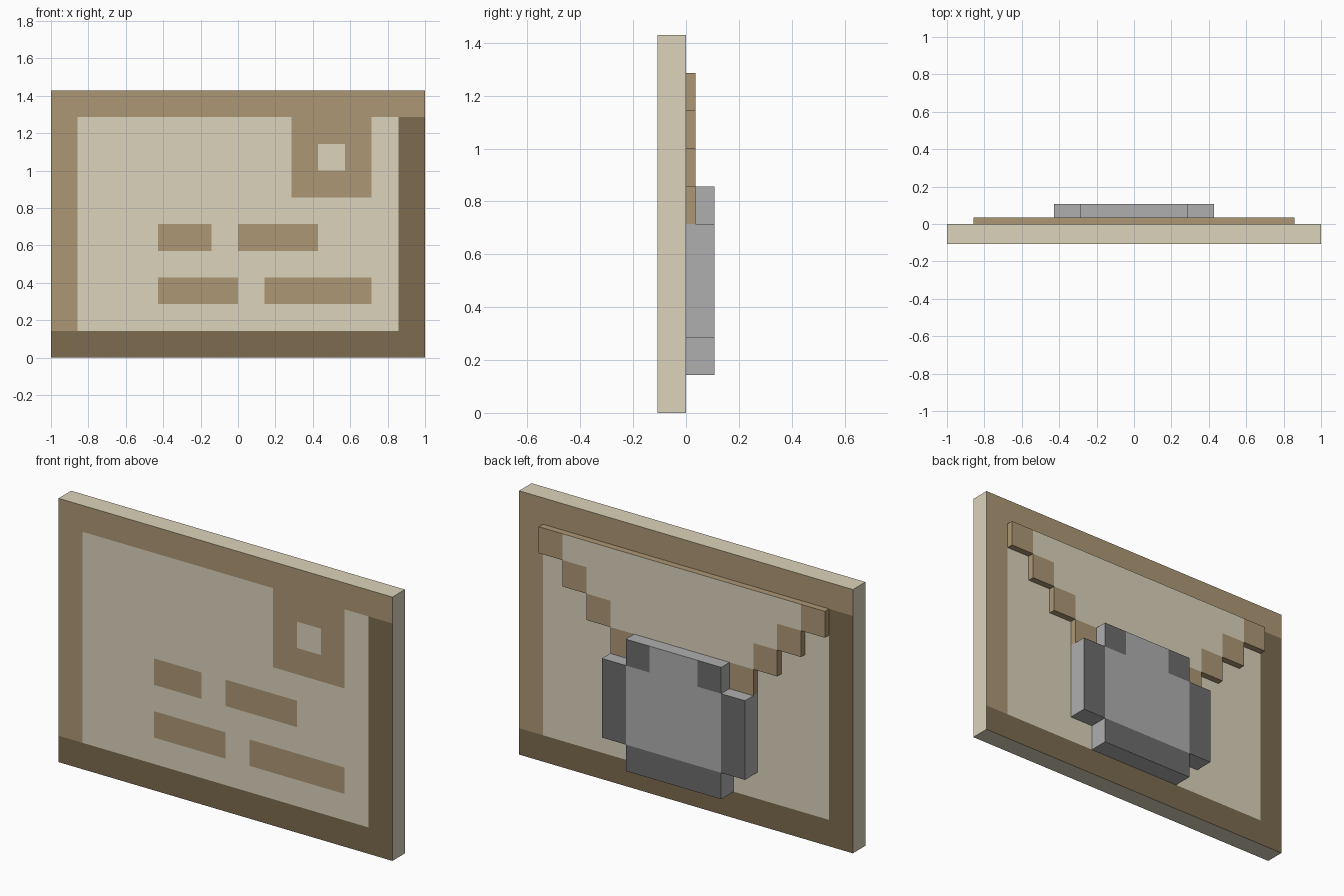
import bpy
import bmesh

cube = bpy.data.objects.get("Cube")
if cube:
    bpy.data.objects.remove(cube, do_unlink=True)

P = 1 / 7            # size of one square cell
COLS, ROWS = 14, 10


def linear(v):
    v /= 255
    return v / 12.92 if v <= 0.04045 else ((v + 0.055) / 1.055) ** 2.4


def material(name, r, g, b):
    m = bpy.data.materials.new(name)
    m.use_nodes = True
    colour = (linear(r), linear(g), linear(b), 1)
    m.diffuse_color = colour
    bsdf = next(n for n in m.node_tree.nodes if n.type == 'BSDF_PRINCIPLED')
    bsdf.inputs["Base Color"].default_value = colour
    return m


CREAM, TAN, BROWN, GREY, DARK_GREY = range(5)
MATERIALS = [
    material("cream paper", 219, 211, 187),
    material("tan", 173, 151, 117),
    material("brown", 124, 107, 79),
    material("light grey", 175, 175, 175),
    material("dark grey", 109, 109, 109),
]


def cell_solid(name, y0, y1, inside, side, front, back):
    """Extrude the cells chosen by inside(col, row); colour faces by rule."""
    bm = bmesh.new()
    cells = {(c, r) for c in range(COLS) for r in range(ROWS) if inside(c, r)}

    def quad(points, mat):
        face = bm.faces.new([bm.verts.new(p) for p in points])
        face.material_index = mat

    for c, r in sorted(cells):
        x0, x1 = c * P - 1, (c + 1) * P - 1
        z0, z1 = r * P, (r + 1) * P
        quad([(x0, y0, z0), (x1, y0, z0), (x1, y0, z1), (x0, y0, z1)], front(c, r))
        quad([(x1, y1, z0), (x0, y1, z0), (x0, y1, z1), (x1, y1, z1)], back(c, r))
        # Walls only where there is no neighbouring cell
        walls = {(-1, 0): ((x0, z1), (x0, z0)), (1, 0): ((x1, z0), (x1, z1)),
                 (0, -1): ((x0, z0), (x1, z0)), (0, 1): ((x1, z1), (x0, z1))}
        for (dc, dr), ((ax, az), (bx, bz)) in walls.items():
            if (c + dc, r + dr) not in cells:
                quad([(ax, y0, az), (ax, y1, az), (bx, y1, bz), (bx, y0, bz)], side)
    bmesh.ops.remove_doubles(bm, verts=bm.verts, dist=0.0001)
    bmesh.ops.recalc_face_normals(bm, faces=bm.faces)
    mesh = bpy.data.meshes.new(name)
    bm.to_mesh(mesh)
    bm.free()
    for m in MATERIALS:
        mesh.materials.append(m)
    obj = bpy.data.objects.new(name, mesh)
    bpy.context.collection.objects.link(obj)
    return obj


# Envelope body: bordered faces, address lines and a stamp on the front
def border(c, r):
    if r == ROWS - 1:
        return TAN
    if r == 0 or c == COLS - 1:
        return BROWN
    return TAN if c == 0 else CREAM


def front_colour(c, r):
    stamp = 9 <= c <= 11 and 6 <= r <= 8 and (c, r) != (10, 7)
    upper_line = r == 4 and c in (4, 5, 7, 8, 9)
    lower_line = r == 2 and (4 <= c <= 6 or 8 <= c <= 11)
    return TAN if stamp or upper_line or lower_line else border(c, r)


cell_solid("envelope_body", -0.107, 0, lambda c, r: True, CREAM,
           front_colour, lambda c, r: border(COLS - 1 - c, r))


# Stepped flap on the back with a tan edge
def flap_step(c, r):
    return min(c, COLS - 1 - c) - (9 - r)


cell_solid("envelope_flap", 0, 0.036,
           lambda c, r: 4 <= r <= 8 and flap_step(c, r) >= 0, TAN,
           lambda c, r: TAN,
           lambda c, r: TAN if flap_step(c, r) == 0 else CREAM)


# Round seal on the back with a dark lower rim
def seal_inside(c, r):
    return (5 <= c <= 8 and 1 <= r <= 5) or (4 <= c <= 9 and 2 <= r <= 4)


def seal_colour(c, r):
    rim = r == 1 or c in (4, 9) or (r == 5 and c in (5, 8))
    return DARK_GREY if rim else GREY


cell_solid("seal", 0, 0.107, seal_inside, GREY, lambda c, r: GREY, seal_colour)
